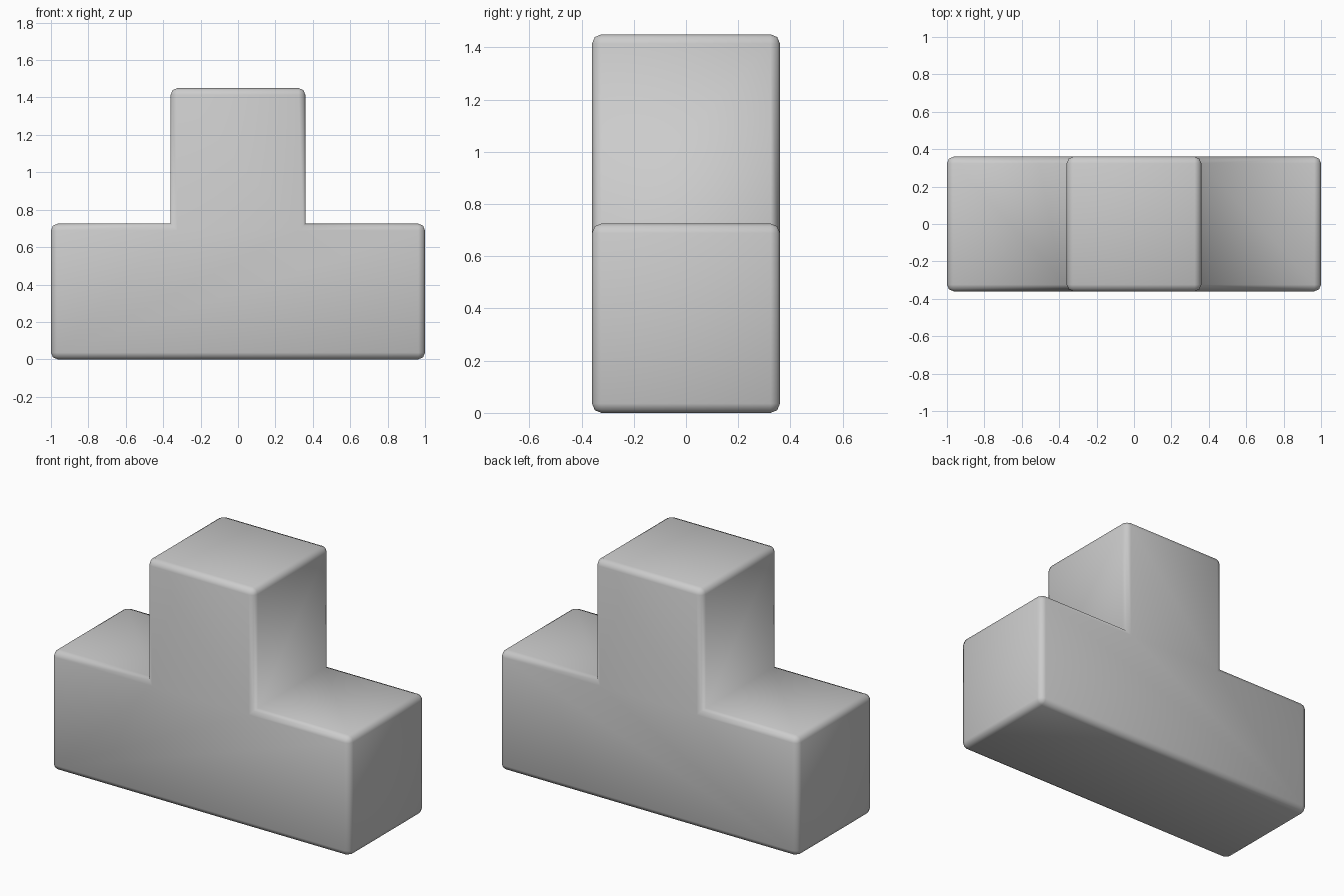
import bpy, bmesh

if "Cube" in bpy.data.objects:
    bpy.data.objects.remove(bpy.data.objects["Cube"])

HALF_LEN, HALF_W, ARM_H, TOP = 1.0, 0.36, 0.725, 1.45
BEVEL = 0.036

# T-shaped front profile (x, z), anticlockwise seen from the front
right = [(HALF_LEN, 0), (HALF_LEN, ARM_H), (HALF_W, ARM_H), (HALF_W, TOP)]
profile = right + [(-x, z) for x, z in reversed(right)]

# Extrude the profile through the depth
bm = bmesh.new()
face = bm.faces.new([bm.verts.new((x, -HALF_W, z)) for x, z in profile])
ext = bmesh.ops.extrude_face_region(bm, geom=[face], use_keep_orig=True)
moved = [g for g in ext["geom"] if isinstance(g, bmesh.types.BMVert)]
bmesh.ops.translate(bm, verts=moved, vec=(0, 2 * HALF_W, 0))
bmesh.ops.recalc_face_normals(bm, faces=bm.faces)

# Round the outer edges only; the two inner corners stay sharp
outer = [e for e in bm.edges if e.is_convex]
bmesh.ops.bevel(bm, geom=outer, offset=BEVEL, offset_type='OFFSET',
                segments=2, profile=0.5, affect='EDGES', clamp_overlap=True)
bmesh.ops.recalc_face_normals(bm, faces=bm.faces)

mesh = bpy.data.meshes.new("t_block")
bm.to_mesh(mesh)
bm.free()
mesh.shade_smooth()
block = bpy.data.objects.new("t_block", mesh)
bpy.context.collection.objects.link(block)
